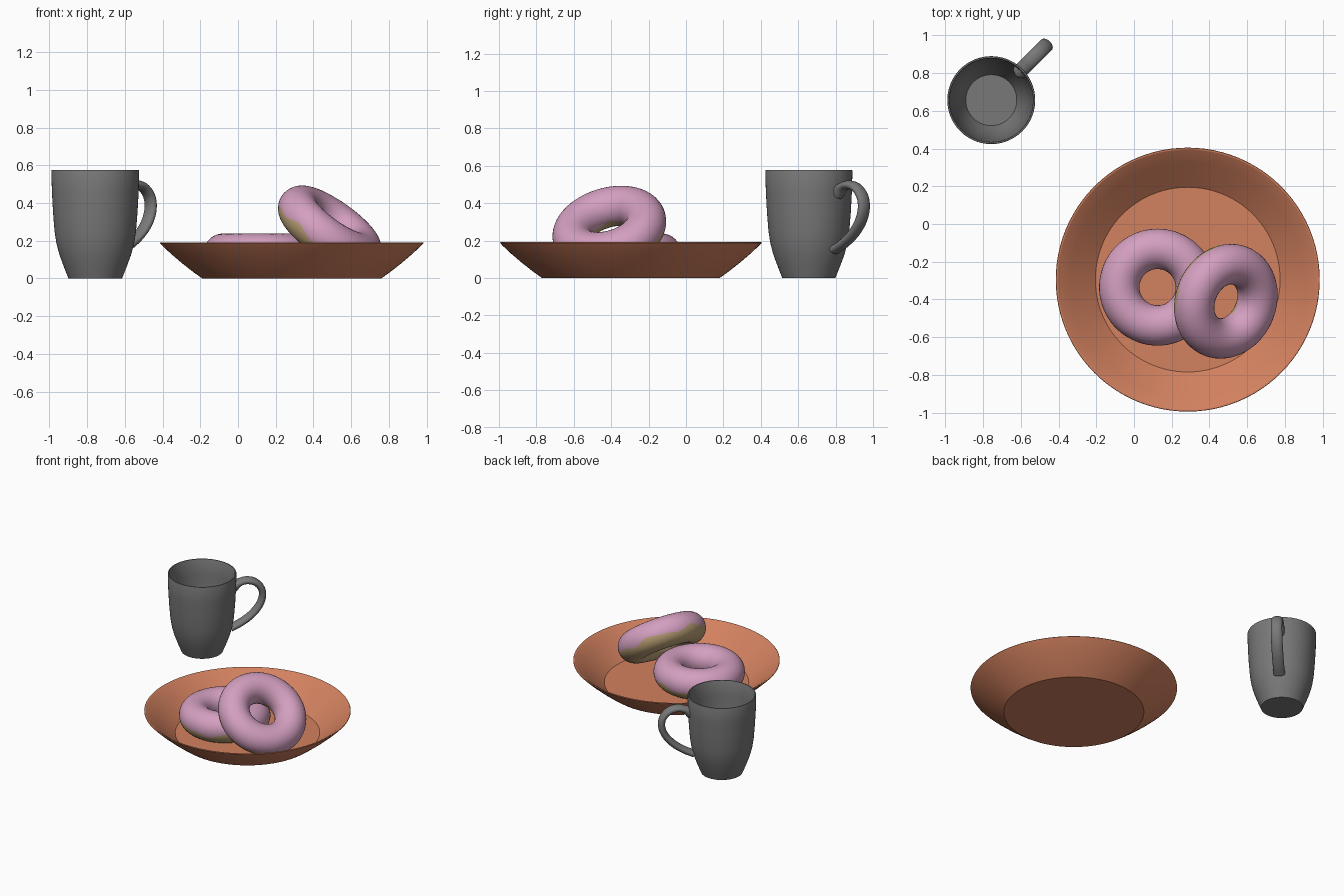
import bpy, math
from mathutils import Vector

if "Cube" in bpy.data.objects:
    bpy.data.objects.remove(bpy.data.objects["Cube"])


def material(name, rgb):
    m = bpy.data.materials.new(name)
    m.diffuse_color = (*rgb, 1)
    m.use_nodes = True
    m.node_tree.nodes["Principled BSDF"].inputs["Base Color"].default_value = m.diffuse_color
    return m


GREY = material("mug grey", (0.19, 0.19, 0.19))
CLAY = material("plate terracotta", (0.65, 0.22, 0.115))
PINK = material("pink icing", (0.66, 0.35, 0.53))
DOUGH = material("dough tan", (0.52, 0.37, 0.19))


def make(name, verts, faces, mats, loc=(0, 0, 0), angle=40):
    me = bpy.data.meshes.new(name)
    me.from_pydata(verts, [], faces)
    for m in mats:
        me.materials.append(m)
    ob = bpy.data.objects.new(name, me)
    bpy.context.collection.objects.link(ob)
    ob.location = loc
    bpy.ops.object.select_all(action='DESELECT')
    ob.select_set(True)
    bpy.context.view_layer.objects.active = ob
    bpy.ops.object.mode_set(mode='EDIT')
    bpy.ops.mesh.select_all(action='SELECT')
    bpy.ops.mesh.normals_make_consistent(inside=False)
    bpy.ops.object.mode_set(mode='OBJECT')
    bpy.ops.object.shade_smooth_by_angle(angle=math.radians(angle))
    return ob


def lathe(name, profile, mat, loc, n=96, angle=25):
    # closed solid: profile runs from bottom centre edge, over the rim, to the inner floor
    verts = [(r * math.cos(2 * math.pi * i / n), r * math.sin(2 * math.pi * i / n), z)
             for r, z in profile for i in range(n)]
    faces = [(k * n + i, k * n + (i + 1) % n, (k + 1) * n + (i + 1) % n, (k + 1) * n + i)
             for k in range(len(profile) - 1) for i in range(n)]
    last = (len(profile) - 1) * n
    faces += [tuple(range(n))[::-1], tuple(range(last, last + n))]
    return make(name, verts, faces, [mat], loc, angle)


# plate
lathe("plate", [(0.475, 0), (0.52, 0.032), (0.58, 0.079), (0.64, 0.13), (0.685, 0.172), (0.70, 0.188),
                (0.698, 0.191), (0.69, 0.19), (0.665, 0.173), (0.62, 0.135), (0.56, 0.083), (0.49, 0.024)],
      CLAY, (0.285, -0.295, 0))

# mug body
MUG = (-0.757, 0.657, 0)
lathe("mug_body", [(0.142, 0), (0.168, 0.065), (0.19, 0.125), (0.206, 0.185), (0.216, 0.25),
                   (0.224, 0.35), (0.23, 0.46), (0.233, 0.57), (0.231, 0.576), (0.224, 0.576),
                   (0.221, 0.57), (0.218, 0.46), (0.212, 0.35), (0.204, 0.25), (0.193, 0.185),
                   (0.177, 0.125), (0.155, 0.065), (0.135, 0.022)], GREY, MUG)


# mug handle: smooth path in the (distance, height) plane, swept with an oval section
def spline(pts, steps=6):
    p = [Vector(q) for q in pts]
    p = [2 * p[0] - p[1]] + p + [2 * p[-1] - p[-2]]
    out = []
    for i in range(1, len(p) - 2):
        a, b, c, d = p[i - 1:i + 3]
        for s in range(steps):
            t = s / steps
            out.append(0.5 * (2 * b + (c - a) * t + (2 * a - 5 * b + 4 * c - d) * t * t
                              + (3 * b - a - 3 * c + d) * t ** 3))
    return out + [p[-2]]


path = spline([(0.212, 0.452), (0.25, 0.482), (0.30, 0.497), (0.36, 0.483), (0.405, 0.435),
               (0.415, 0.37), (0.39, 0.30), (0.335, 0.235), (0.265, 0.185), (0.195, 0.15)])
hv, hf, N = [], [], 20
side, out = Vector((-1, 1, 0)).normalized(), Vector((1, 1, 0)).normalized()
for k, p in enumerate(path):
    t = (path[min(k + 1, len(path) - 1)] - path[max(k - 1, 0)]).normalized()
    nrm = out * -t.y + Vector((0, 0, t.x))
    flare = 0.014 * max(0, 1 - k / 8)
    for i in range(N):
        a = 2 * math.pi * i / N
        hv.append(out * p.x + Vector((0, 0, p.y)) + side * 0.039 * math.cos(a)
                  + nrm * (0.024 + flare) * math.sin(a))
for k in range(len(path) - 1):
    hf += [(k * N + i, k * N + (i + 1) % N, (k + 1) * N + (i + 1) % N, (k + 1) * N + i) for i in range(N)]
L = (len(path) - 1) * N
hf += [tuple(range(N))[::-1], tuple(range(L, L + N))]
make("mug_handle", hv, hf, [GREY], MUG, 50)


# doughnuts: ring whose icing covers the top down to a wavy edge on both sides
def doughnut(name, loc, normal, phase, R=0.203, r=0.107, nu=96, top=20, low=14):
    verts, faces, mats = [], [], []
    nv = top + low
    for i in range(nu):
        u = 2 * math.pi * i / nu
        edge = -0.22 + 0.12 * math.sin(6 * u + phase) + 0.06 * math.sin(11 * u)
        inner = math.pi + 0.25 + 0.10 * math.sin(5 * u + phase)
        for j in range(nv):
            if j <= top:
                v = edge + (inner - edge) * j / top
            else:
                v = inner + (edge + 2 * math.pi - inner) * (j - top) / low
            d = R + r * math.cos(v)
            verts.append((d * math.cos(u), d * math.sin(u), r * math.sin(v)))
    for i in range(nu):
        for j in range(nv):
            a, b, k = i * nv, ((i + 1) % nu) * nv, (j + 1) % nv
            faces.append((a + j, b + j, b + k, a + k))
            mats.append(0 if j < top else 1)
    ob = make(name, verts, faces, [PINK, DOUGH], loc, 60)
    ob.data.polygons.foreach_set("material_index", mats)
    ob.rotation_euler = Vector((0, 0, 1)).rotation_difference(Vector(normal).normalized()).to_euler()


doughnut("flat_doughnut", (0.125, -0.335, 0.131), (0, 0, 1), 0.5)
doughnut("leaning_doughnut", (0.487, -0.41, 0.262), (0.56, -0.24, 0.79), 2.0)
